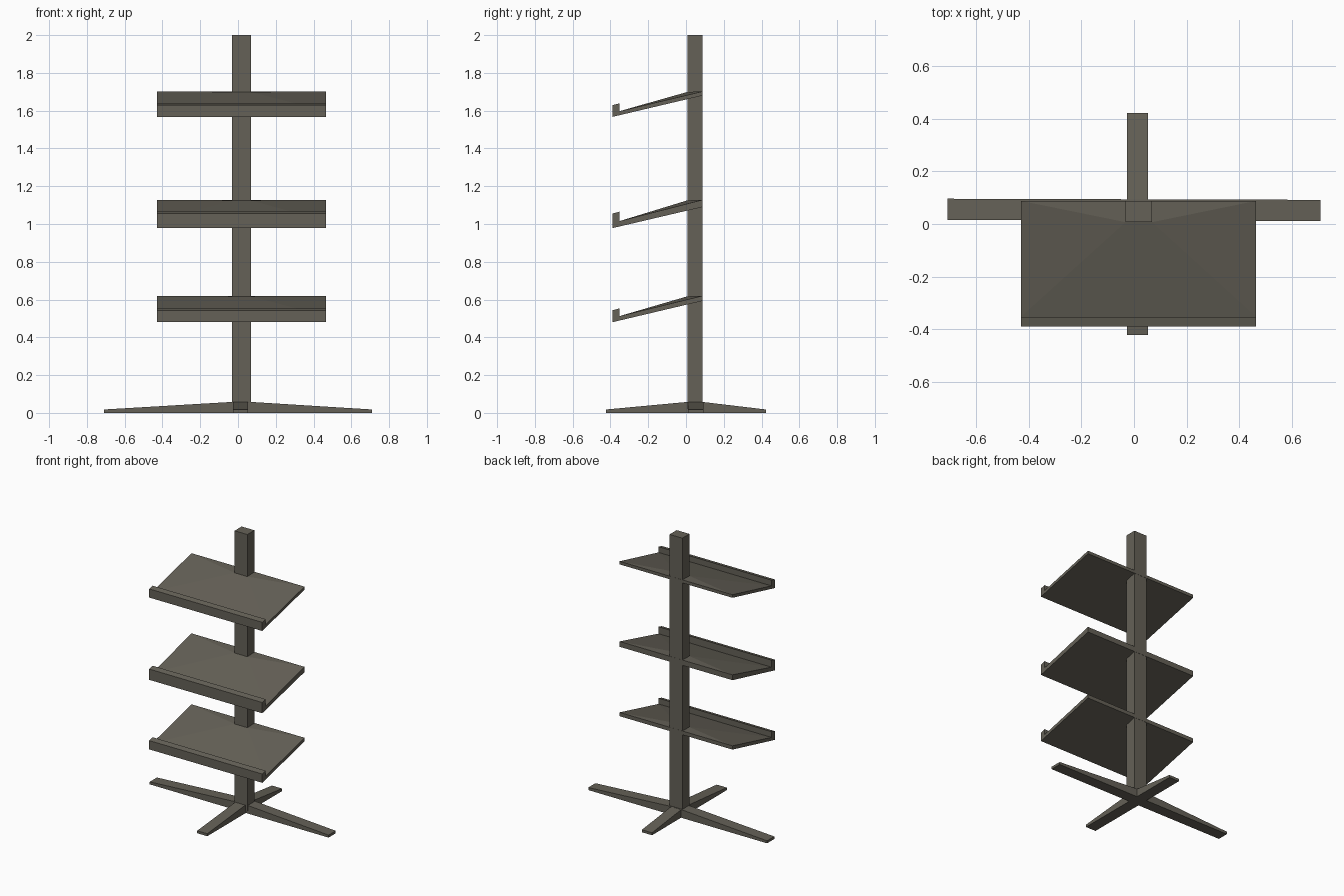
import bpy

if "Cube" in bpy.data.objects:
    bpy.data.objects.remove(bpy.data.objects["Cube"])

mat = bpy.data.materials.new("dark warm grey")
mat.diffuse_color = (0.13, 0.12, 0.096, 1)
mat.use_nodes = True
mat.node_tree.nodes["Principled BSDF"].inputs["Base Color"].default_value = mat.diffuse_color

POST_X, POST_Y = (-0.032, 0.069), (0.007, 0.087)


def make(name, verts, faces):
    me = bpy.data.meshes.new(name)
    me.from_pydata(verts, [], faces)
    me.materials.append(mat)
    ob = bpy.data.objects.new(name, me)
    bpy.context.collection.objects.link(ob)
    return ob


def prism(name, profile, place, a, b):
    """Extrude a 2D profile between a and b; place(u, v, w) gives xyz."""
    n = len(profile)
    verts = [place(u, v, w) for w in (a, b) for u, v in profile]
    faces = [(i, (i + 1) % n, n + (i + 1) % n, n + i) for i in range(n)]
    faces += [tuple(range(n))[::-1], tuple(range(n, 2 * n))]
    return make(name, verts, faces)


# upright post
px, py = POST_X, POST_Y
prism("post", [(px[0], py[0]), (px[1], py[0]), (px[1], py[1]), (px[0], py[1])],
      lambda u, v, w: (u, v, w), 0.02, 2.0)


# tapered crossing feet, highest next to the post
def foot_profile(end, lo, hi):
    return [(-end, 0), (end, 0), (end, 0.018), (hi, 0.058), (lo, 0.058), (-end, 0.018)]


prism("side_feet", foot_profile(0.71, *POST_X), lambda u, v, w: (u, w - u * 0.003, v),
      0.094, 0.013)
prism("front_back_feet", foot_profile(0.423, *POST_Y), lambda u, v, w: (w, u, v),
      -0.027, 0.053)


# sloping shelf with a front lip; the top rises to the front of the post
def shelf(name, bottom, lip_front, lip_back, inner, back_top, back_bottom):
    prof = [(-0.39, bottom), (-0.39, lip_front), (-0.353, lip_back),
            (-0.353, inner), (0.088, back_top), (0.088, back_bottom)]
    verts = [(x, y, z) for x in (-0.43, 0.465) for y, z in prof]
    verts += [(x, POST_Y[0], back_top - 0.003) for x in POST_X]
    quads = [(i, i + 1, i + 7, i + 6) for i in (0, 1, 2, 4)]
    faces = [q[::-1] for q in quads] + [(5, 11, 6, 0)[::-1]]
    faces += [(3, 9, 13, 12), (3, 12, 4), (9, 10, 13), (12, 13, 10, 4)]  # top facets
    # each end as two quads: lip and board
    faces += [(0, 1, 2, 3), (0, 3, 4, 5), (9, 8, 7, 6), (11, 10, 9, 6)]
    ob = make(name, verts, faces)
    import bmesh
    bm = bmesh.new()
    bm.from_mesh(ob.data)
    bmesh.ops.recalc_face_normals(bm, faces=bm.faces)
    bm.to_mesh(ob.data)
    bm.free()


shelf("top_shelf", 1.567, 1.629, 1.638, 1.597, 1.702, 1.68)
shelf("middle_shelf", 0.978, 1.055, 1.065, 1.015, 1.128, 1.09)
shelf("bottom_shelf", 0.48, 0.543, 0.553, 0.512, 0.62, 0.593)
